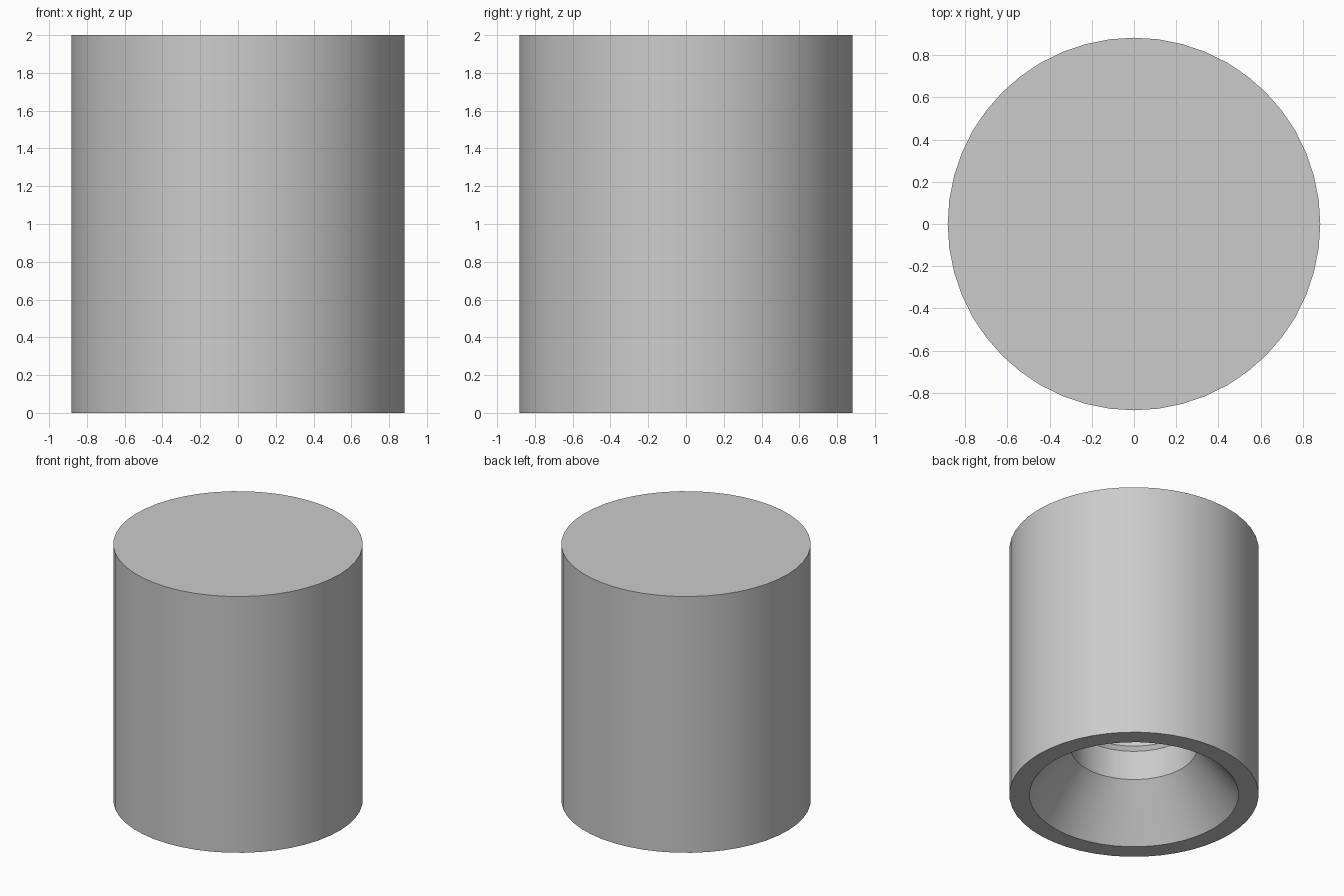
import bpy, math

cube = bpy.data.objects.get("Cube")
if cube:
    bpy.data.objects.remove(cube, do_unlink=True)

SIDES = 48


def material(name, colour):
    mat = bpy.data.materials.new(name)
    mat.use_nodes = True
    mat.diffuse_color = colour
    mat.node_tree.nodes["Principled BSDF"].inputs["Base Color"].default_value = colour
    return mat


def lathe(name, profile, mat):
    """Spin (radius, height) points round z and cap both ends."""
    verts, faces = [], []
    for r, z in profile:
        for i in range(SIDES):
            a = 2 * math.pi * i / SIDES
            verts.append((r * math.cos(a), r * math.sin(a), z))
    for k in range(len(profile) - 1):
        low, high = k * SIDES, (k + 1) * SIDES
        for i in range(SIDES):
            j = (i + 1) % SIDES
            faces.append((low + i, low + j, high + j, high + i))
    last = (len(profile) - 1) * SIDES
    faces.append(tuple(reversed(range(SIDES))))
    faces.append(tuple(range(last, last + SIDES)))
    mesh = bpy.data.meshes.new(name)
    mesh.from_pydata(verts, [], faces)
    mesh.materials.append(mat)
    obj = bpy.data.objects.new(name, mesh)
    bpy.context.collection.objects.link(obj)
    bpy.ops.object.select_all(action="DESELECT")
    obj.select_set(True)
    bpy.context.view_layer.objects.active = obj
    bpy.ops.object.shade_smooth_by_angle(angle=math.radians(25))
    return obj


grey = material("light grey", (0.6, 0.6, 0.6, 1))

# Housing: recess ceiling, stepped throat, flared reflector, rim, outer wall, top
lathe("lamp_housing", [
    (0.425, 0.70),
    (0.425, 0.64),
    (0.447, 0.61),
    (0.447, 0.38),
    (0.74, 0.0),
    (0.882, 0.0),
    (0.882, 2.0),
], grey)
